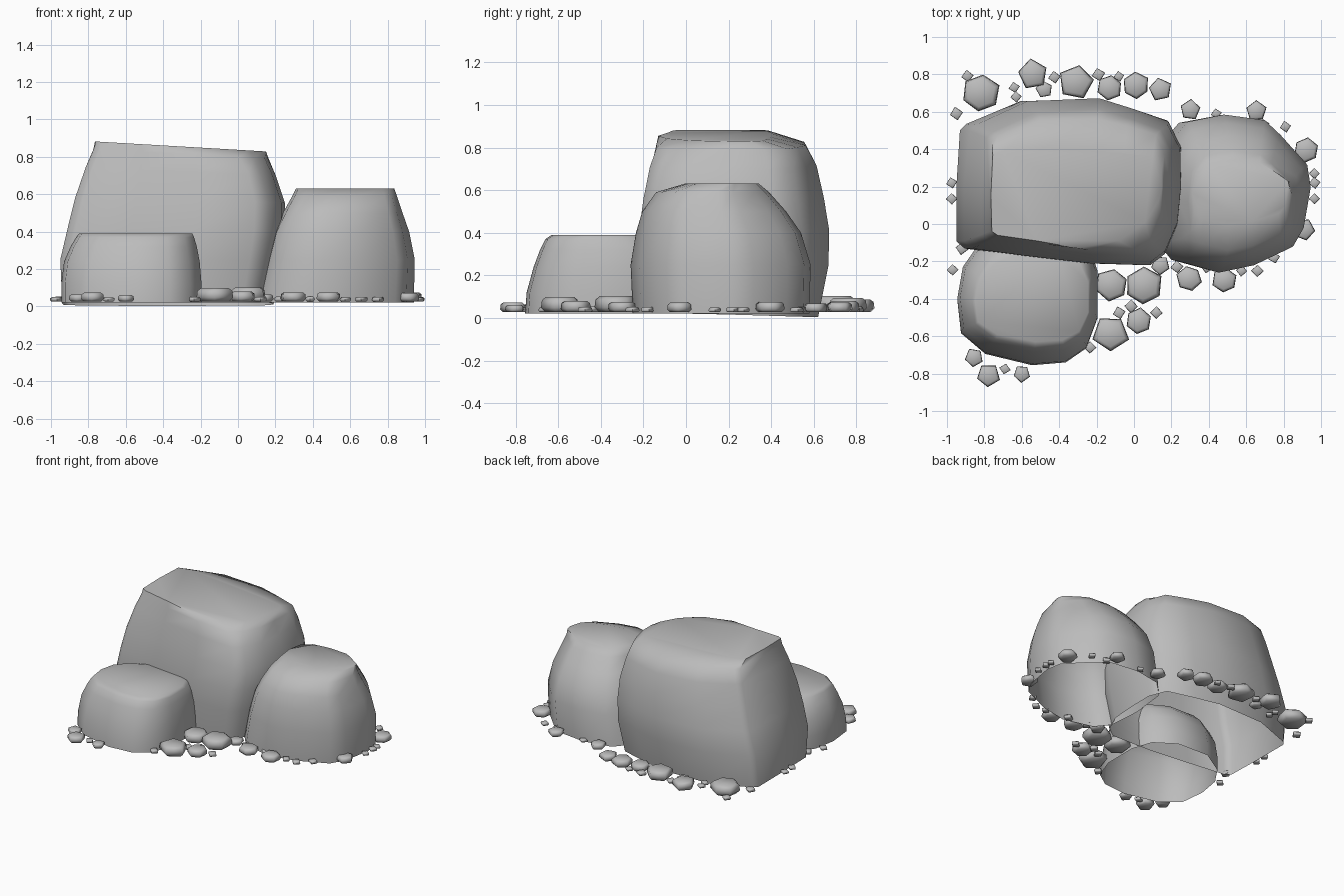
import bpy, bmesh, math, random

if "Cube" in bpy.data.objects:
    bpy.data.objects.remove(bpy.data.objects["Cube"])
random.seed(4)

grey = bpy.data.materials.new("stone grey")
grey.diffuse_color = (0.5, 0.5, 0.5, 1)
grey.use_nodes = True
grey.node_tree.nodes["Principled BSDF"].inputs["Base Color"].default_value = grey.diffuse_color


def finish(name, bm, angle):
    bmesh.ops.recalc_face_normals(bm, faces=bm.faces[:])
    mesh = bpy.data.meshes.new(name)
    bm.to_mesh(mesh)
    bm.free()
    mesh.materials.append(grey)
    ob = bpy.data.objects.new(name, mesh)
    bpy.context.collection.objects.link(ob)
    bpy.ops.object.select_all(action='DESELECT')
    ob.select_set(True)
    bpy.context.view_layer.objects.active = ob
    bpy.ops.object.shade_smooth_by_angle(angle=math.radians(angle))
    return ob


def skin(bm, rings):
    for a, b in zip(rings, rings[1:]):
        n = len(a)
        for i in range(n):
            j = (i + 1) % n
            bm.faces.new((a[i], a[j], b[j], b[i]))


def boulder(name, outline, levels, height=lambda x, y, z: z, crest=None):
    """Open-bottomed shell: the outline is fitted to a box at each level.
    Last two values: pull-in of the rear corners, blend towards the crest."""
    xs, ys = [p[0] for p in outline], [p[1] for p in outline]
    x_lo, x_hi, y_lo, y_hi = min(xs), max(xs), min(ys), max(ys)
    bm = bmesh.new()
    rings = []
    for z, xa, xb, ya, yb, pull, blend in levels:
        ring = []
        for i, (px, py) in enumerate(outline):
            u = 2 * (px - x_lo) / (x_hi - x_lo) - 1
            v = 2 * (py - y_lo) / (y_hi - y_lo) - 1
            k = 1 - pull * (u * max(v, 0)) ** 2
            x = (xa + xb) / 2 + (xb - xa) / 2 * u * k
            y = (ya + yb) / 2 + (yb - ya) / 2 * v * k
            if blend:
                x += (crest[i][0] - x) * blend
                y += (crest[i][1] - y) * blend
            ring.append(bm.verts.new((x, y, height(x, y, z))))
        rings.append(ring)
    skin(bm, rings)
    bm.faces.new(rings[-1])
    return finish(name, bm, 65)


# Large boulder: top slopes down to the right, rim dips at the back
def large_height(x, y, z):
    if z < 0.1:
        return z - 0.03 * max(0, y)
    return z * (1 - 0.075 * (x + 0.76) * min(1, z))


boulder("large_boulder",
        [(-.945, -.09), (-.9, -.13), (-.6, -.17), (-.25, -.21), (.08, -.22),
         (.16, -.16), (.23, 0), (.25, .2), (.26, .42), (.21, .57), (0, .63),
         (-.2, .68), (-.6, .67), (-.905, .55), (-.937, .515), (-.945, .2)],
        [(.022, -.94, .19, -.2, .62, 0, 0),
         (.25, -.95, .24, -.22, .67, .05, 0),
         (.42, -.91, .262, -.22, .675, .11, 0),
         (.58, -.87, .26, -.2, .65, .13, 0),
         (.74, -.815, .21, -.17, .615, .1, 0),
         (.84, -.775, .17, -.15, .605, .04, .2),
         (.882, -.76, .15, -.08, .40, 0, 1)], large_height,
        [(-.76, -.04), (-.73, -.06), (-.52, -.09), (-.3, -.13), (-.08, -.09),
         (.06, .01), (.13, .12), (.15, .2), (.15, .3), (.1, .36), (-.05, .38),
         (-.22, .39), (-.5, .40), (-.7, .39), (-.755, .37), (-.765, .15)])

# Right boulder
boulder("right_boulder",
        [(.12, -.1), (.2, -.2), (.42, -.26), (.62, -.22), (.84, -.12),
         (.9, -.02), (.94, .2), (.92, .32), (.77, .48), (.68, .56),
         (.45, .59), (.24, .55), (.13, .42), (.1, .15)],
        [(.022, .1, .94, -.25, .58, 0, 0),
         (.25, .15, .945, -.26, .585, 0, 0),
         (.40, .19, .915, -.235, .54, 0, 0),
         (.50, .24, .88, -.205, .47, 0, 0),
         (.59, .29, .85, -.14, .39, 0, 0),
         (.632, .31, .835, 0, .34, 0, 0)])

# Front left boulder
boulder("front_boulder",
        [(-.95, -.4), (-.93, -.58), (-.8, -.69), (-.55, -.75), (-.37, -.735),
         (-.26, -.66), (-.2, -.5), (-.2, -.25), (-.25, -.1), (-.4, 0),
         (-.65, .01), (-.83, -.1), (-.92, -.23)],
        [(.022, -.945, -.195, -.755, .01, 0, 0),
         (.12, -.945, -.195, -.748, .01, 0, 0),
         (.24, -.93, -.205, -.715, -.01, 0, 0),
         (.32, -.895, -.22, -.685, -.05, 0, 0),
         (.37, -.865, -.235, -.66, -.1, 0, 0),
         (.39, -.85, -.245, -.63, -.15, 0, 0)])

# Pebbles: (x, y, radius)
LARGE = [(-.82, .70, .10), (-.54, .80, .08), (-.31, .76, .09),
         (-.13, .73, .065), (.01, .74, .07), (.14, .72, .06),
         (-.48, .72, .045), (.30, .61, .055), (.655, .605, .055),
         (.92, .395, .065), (.91, -.03, .06), (.485, -.30, .065),
         (.295, -.29, .065), (.14, -.22, .05), (.05, -.33, .10),
         (-.12, -.325, .085), (.025, -.52, .07), (-.125, -.585, .095),
         (-.60, -.80, .045), (-.78, -.81, .062), (-.855, -.715, .05)]
# Small chips: (x, y)
SMALL = [(-.64, .73), (-.89, .79), (-.95, .59), (-.425, .785), (-.19, .8),
         (-.08, .79), (-.63, .68), (.44, .59), (.69, .53), (.81, .52),
         (.965, .27), (.965, .22), (.965, .135), (.75, -.18), (.66, -.25),
         (.575, -.25), (.39, -.23), (.23, -.23), (.12, -.475),
         (-.08, -.475), (-.015, -.44), (-.235, -.66), (-.69, -.775),
         (-.97, -.245), (-.92, -.13), (-.975, .22), (-.975, .135)]


def pebble(bm, x, y, r, sides):
    base, h = 0.027, 0.75 * r
    turn = math.copysign(math.pi / 2, y) + random.uniform(-.25, .25)
    stretch = [random.uniform(.98, 1.1) for _ in range(sides)]
    rings = []
    for level, width in ((0, .78), (.3, 1), (.8, .95), (1, .75)):
        ring = []
        for i in range(sides):
            a = turn + math.tau * i / sides
            d = r * width * stretch[i]
            ring.append(bm.verts.new((x + d * math.cos(a), y + d * math.sin(a),
                                      base + h * level)))
        rings.append(ring)
    skin(bm, rings)
    bm.faces.new(rings[0][::-1])
    bm.faces.new(rings[-1])


bm = bmesh.new()
for x, y, r in LARGE:
    pebble(bm, x, y, r, 6 if r in (.065, .07, .085, .10) else 5)
finish("pebbles", bm, 65)

bm = bmesh.new()
for x, y in SMALL:
    pebble(bm, x, y, random.uniform(.028, .035), 4)
finish("stone_chips", bm, 65)
